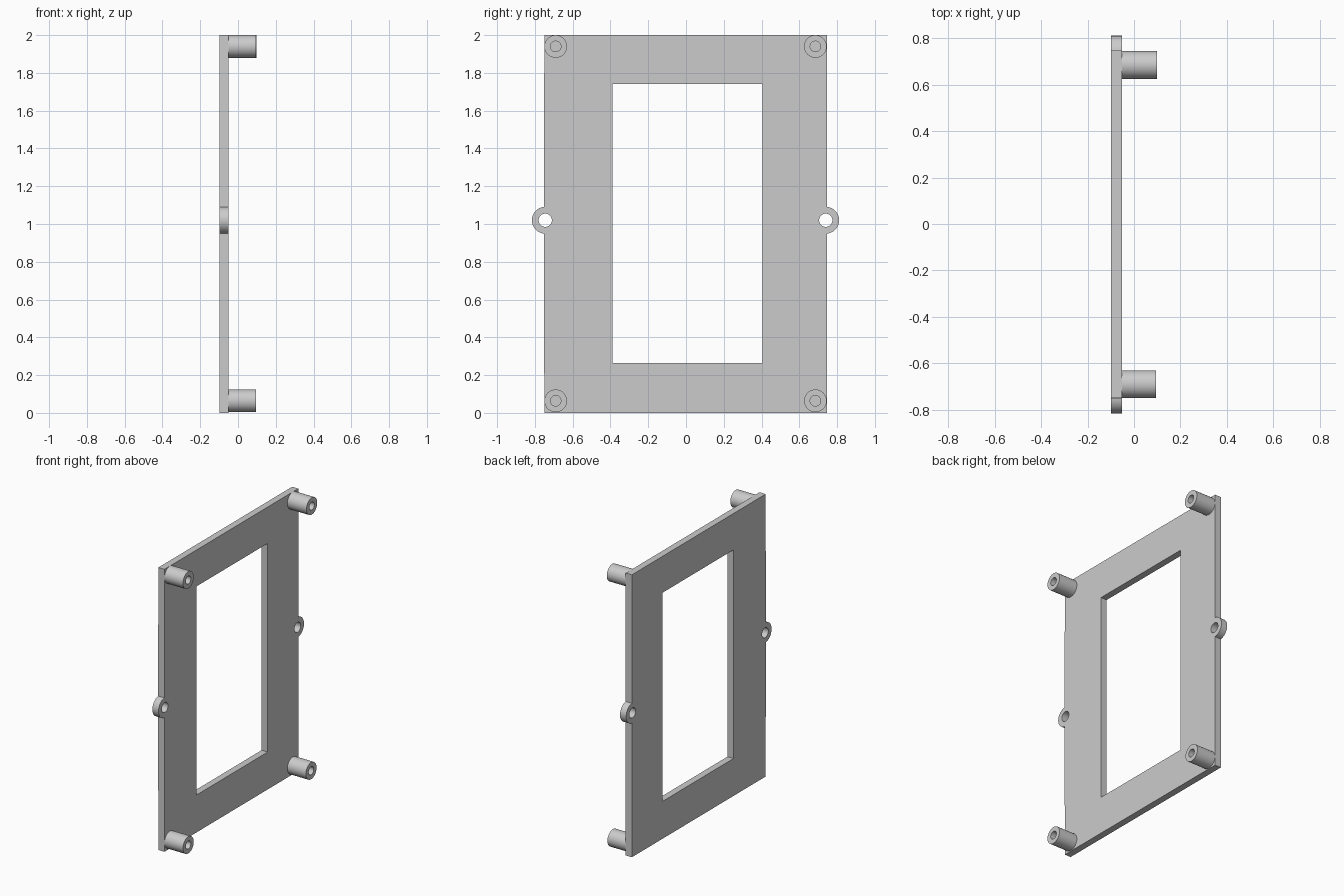
import bpy, bmesh, math

cube = bpy.data.objects.get("Cube")
if cube:
    bpy.data.objects.remove(cube, do_unlink=True)

# Material
GREY = (0.6, 0.6, 0.6, 1)
mat = bpy.data.materials.new("plain grey")
mat.use_nodes = True
mat.diffuse_color = GREY
mat.node_tree.nodes["Principled BSDF"].inputs["Base Color"].default_value = GREY


def arc(cy, cz, r, start=0.0, end=2 * math.pi, steps=40, closed=True):
    """Points on an arc in the YZ plane."""
    n = steps if closed else steps + 1
    return [(cy + r * math.cos(start + (end - start) * i / steps),
             cz + r * math.sin(start + (end - start) * i / steps)) for i in range(n)]


def slab(name, loops, x0, x1):
    """Fill closed YZ loops (outline, then holes) and extrude from x0 to x1."""
    curve = bpy.data.curves.new(name, 'CURVE')
    curve.dimensions = '2D'
    curve.fill_mode = 'BOTH'
    curve.extrude = (x1 - x0) / 2
    for pts in loops:
        spline = curve.splines.new('POLY')
        spline.points.add(len(pts) - 1)
        for p, (y, z) in zip(spline.points, pts):
            p.co = (y, z, 0, 1)
        spline.use_cyclic_u = True
    obj = bpy.data.objects.new(name, curve)
    bpy.context.collection.objects.link(obj)
    obj.rotation_euler = (math.pi / 2, 0, math.pi / 2)
    obj.location.x = (x0 + x1) / 2
    bpy.ops.object.select_all(action='DESELECT')
    obj.select_set(True)
    bpy.context.view_layer.objects.active = obj
    bpy.ops.object.convert(target='MESH')
    obj = bpy.context.object
    # Weld caps to walls
    bm = bmesh.new()
    bm.from_mesh(obj.data)
    bmesh.ops.remove_doubles(bm, verts=bm.verts, dist=1e-5)
    bmesh.ops.recalc_face_normals(bm, faces=bm.faces)
    bm.to_mesh(obj.data)
    bm.free()
    obj.data.materials.clear()
    obj.data.materials.append(mat)
    bpy.ops.object.shade_smooth_by_angle(angle=math.radians(30))
    return obj


BACK, FACE = -0.099, -0.051
Y0, Y1, TOP = -0.75, 0.747, 2.0
TAB_Z, TAB_R, HOLE_R = 1.02, 0.071, 0.035
TAB_Y0, TAB_Y1 = -0.745, 0.74

# Frame plate: rectangle with a round ear on each long edge
a = math.acos((Y1 - TAB_Y1) / TAB_R)
right_ear = arc(TAB_Y1, TAB_Z, TAB_R, -a, a, 24, False)
left_ear = arc(TAB_Y0, TAB_Z, TAB_R, math.pi - a, math.pi + a, 24, False)
outline = [(Y0, 0), (Y1, 0)] + right_ear + [(Y1, TOP), (Y0, TOP)] + left_ear
window = [(-0.39, 0.265), (0.405, 0.265), (0.405, 1.742), (-0.39, 1.742)]
ear_holes = [arc(y, TAB_Z, HOLE_R) for y in (TAB_Y0, TAB_Y1)]
slab("frame_plate", [outline, window] + ear_holes, BACK, FACE)

# Hollow corner posts
for side, y in (("right", -0.69), ("left", 0.685)):
    for level, z in (("lower", 0.064), ("upper", 1.94)):
        tip = 0.099 if (side, level) == ("left", "upper") else 0.094
        slab(f"{level}_{side}_post", [arc(y, z, 0.06), arc(y, z, 0.028)], FACE, tip)
